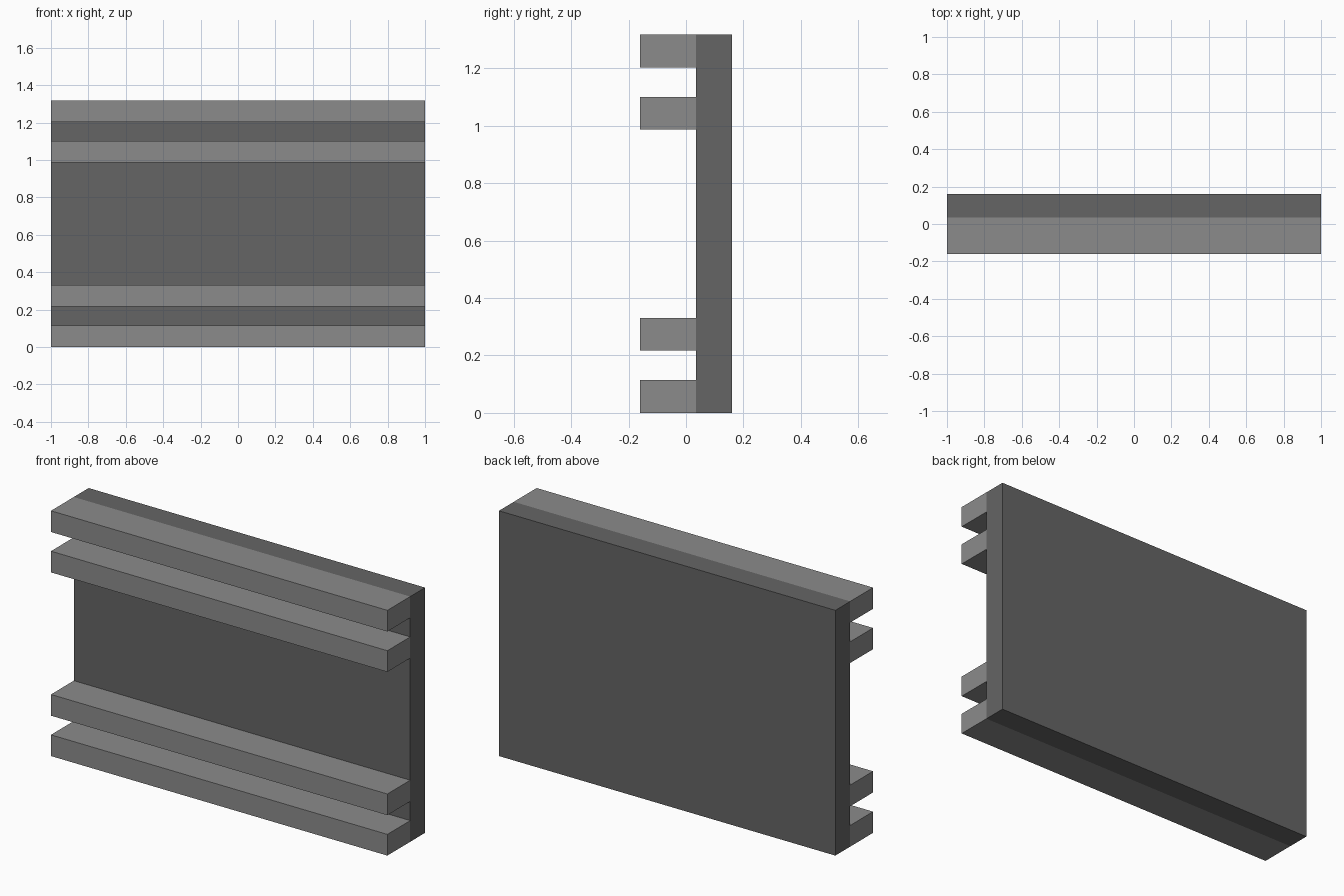
import bpy
import bmesh
from mathutils import Matrix, Vector

if "Cube" in bpy.data.objects:
    bpy.data.objects.remove(bpy.data.objects["Cube"])


def material(name, value):
    mat = bpy.data.materials.new(name)
    mat.diffuse_color = (value, value, value, 1.0)
    mat.use_nodes = True
    mat.node_tree.nodes["Principled BSDF"].inputs["Base Color"].default_value = mat.diffuse_color
    return mat


def box(name, lo, hi, mat):
    lo, hi = Vector(lo), Vector(hi)
    bm = bmesh.new()
    place = Matrix.Translation((lo + hi) / 2) @ Matrix.Diagonal((*(hi - lo), 1.0))
    bmesh.ops.create_cube(bm, size=1.0, matrix=place)
    mesh = bpy.data.meshes.new(name)
    bm.to_mesh(mesh)
    bm.free()
    mesh.materials.append(mat)
    obj = bpy.data.objects.new(name, mesh)
    bpy.context.collection.objects.link(obj)
    return obj


dark_grey = material("dark_grey", 0.13)
light_grey = material("light_grey", 0.26)

HEIGHT = 1.318
FRONT, JOIN, BACK = -0.16, 0.034, 0.16
RAIL = 0.114

# Back panel
box("back_panel", (-1, JOIN, 0), (1, BACK, HEIGHT), dark_grey)

# Two pairs of rails, mirrored about the middle height
for label, offset in (("outer", 0.0), ("inner", 0.217)):
    for side, z in (("lower", offset), ("upper", HEIGHT - offset - RAIL)):
        box(f"{side}_{label}_rail", (-1, FRONT, z), (1, JOIN, z + RAIL), light_grey)
